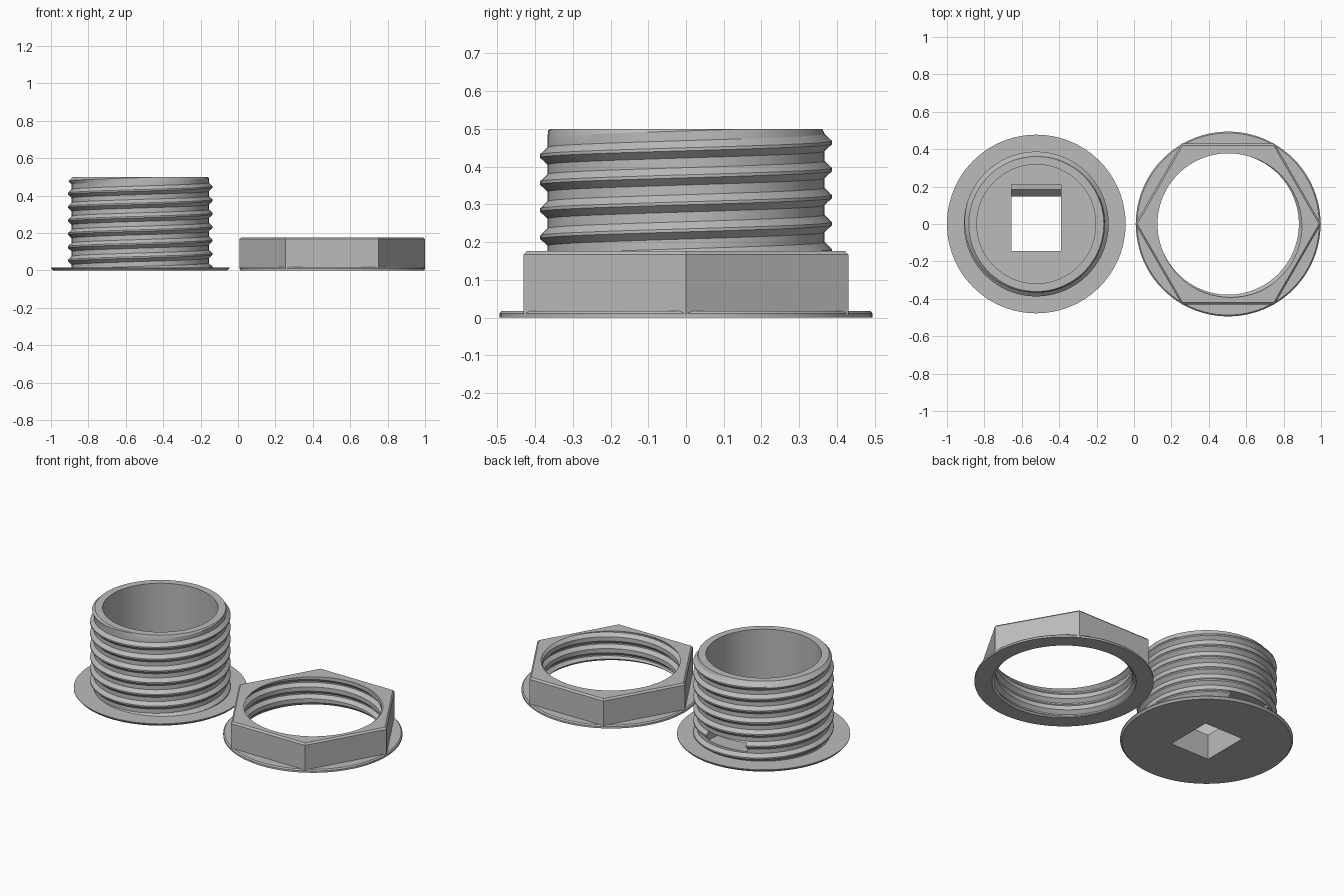
import bpy, bmesh
from math import cos, sin, pi, floor, ceil

if "Cube" in bpy.data.objects:
    bpy.data.objects.remove(bpy.data.objects["Cube"])

grey = bpy.data.materials.new("plain grey")
grey.use_nodes = True
colour = (0.5, 0.5, 0.5, 1)
grey.diffuse_color = colour
grey.node_tree.nodes["Principled BSDF"].inputs["Base Color"].default_value = colour

PITCH = 0.0716
SEGS = 96


def finish(bm, name, x):
    bmesh.ops.remove_doubles(bm, verts=bm.verts, dist=1e-5)
    edges = [e for e in bm.edges if e.is_boundary]
    if edges:
        bmesh.ops.holes_fill(bm, edges=edges, sides=0)
    bmesh.ops.recalc_face_normals(bm, faces=bm.faces)
    mesh = bpy.data.meshes.new(name)
    bm.to_mesh(mesh)
    bm.free()
    mesh.materials.append(grey)
    ob = bpy.data.objects.new(name, mesh)
    ob.location.x = x
    bpy.context.collection.objects.link(ob)
    return ob


def grid(columns, name, x):
    """Skin neighbouring columns of points, then cap the ends."""
    bm = bmesh.new()
    cols = [[bm.verts.new(p) for p in c] for c in columns]
    for a, b in zip(cols, cols[1:]):
        for k in range(len(a) - 1):
            bm.faces.new((a[k], b[k], b[k + 1], a[k + 1]))
    return finish(bm, name, x)


def lathe(profile, name, x, segs=SEGS):
    angles = [2 * pi * j / segs for j in range(segs + 1)]
    return grid([[(r * cos(t), r * sin(t), z) for r, z in profile]
                 for t in angles], name, x)


def threaded_rod(name, x, lo, hi, root, peak, phase, chamfer):
    """Solid rod with a right-handed single-start thread."""
    shape = [(-0.023, root), (-0.004, peak), (0.004, peak), (0.023, root)]

    def radius(z, centre):
        d = abs((z - centre + PITCH / 2) % PITCH - PITCH / 2)
        f = min(1, max(0, (0.023 - d) / 0.019))
        r = root + (peak - root) * f
        return min(r, root - 0.006 + hi - z) if chamfer else r

    first = floor((lo - phase) / PITCH) - 2
    last = ceil((hi - phase) / PITCH) + 2
    columns = []
    for j in range(SEGS + 1):
        t = 2 * pi * j / SEGS
        column = []
        for k in range(first, last):
            centre = phase + PITCH * (k + j / SEGS)
            for dz, _ in shape:
                z = min(hi, max(lo, centre + dz))
                r = radius(z, centre)
                column.append((r * cos(t), r * sin(t), z))
        columns.append(column)
    return grid(columns, name, x)


def extrude_x(points, half, name, x):
    """Closed y-z outline extruded along x."""
    bm = bmesh.new()
    face = bm.faces.new([bm.verts.new((-half, y, z)) for y, z in points])
    out = bmesh.ops.extrude_face_region(bm, geom=[face])["geom"]
    bmesh.ops.translate(bm, vec=(2 * half, 0, 0),
                        verts=[v for v in out if isinstance(v, bmesh.types.BMVert)])
    return finish(bm, name, x)


def combine(ob, tool, operation):
    tool.hide_render = True
    bpy.context.view_layer.update()
    mod = ob.modifiers.new(operation, "BOOLEAN")
    mod.operation = operation
    mod.solver = "EXACT"
    mod.object = tool
    bpy.context.view_layer.objects.active = ob
    bpy.ops.object.modifier_apply(modifier=mod.name)
    bpy.data.objects.remove(tool)


def smooth(ob):
    bpy.ops.object.select_all(action="DESELECT")
    ob.select_set(True)
    bpy.context.view_layer.objects.active = ob
    bpy.ops.object.shade_smooth_by_angle(angle=pi / 8)


# Threaded bushing: flange, threaded barrel, open cup
BX = -0.5225
bushing = threaded_rod("threaded_bushing", BX, 0.008, 0.5, 0.367, 0.387, 0.0164, True)
flange = lathe([(0, 0), (0.467, 0), (0.4775, 0.012), (0.4775, 0.016), (0, 0.016)],
               "bushing_flange", BX)
combine(bushing, flange, "UNION")
cup = lathe([(0, 0.155), (0.318, 0.155), (0.318, 0.6), (0, 0.6)], "cup_cutter", BX)
combine(bushing, cup, "DIFFERENCE")

# Square floor hole with a channel leading out through the back wall
channel = extrude_x([(-0.145, -0.1), (0.148, -0.1), (0.148, 0.02), (0.185, 0.06),
                     (0.45, 0.075), (0.45, 0.125), (0.21, 0.125), (0.21, 0.3),
                     (-0.145, 0.3)], 0.132, "channel_cutter", BX)
combine(bushing, channel, "DIFFERENCE")
smooth(bushing)

# Hexagonal nut with a round washer base and an internal thread
NX = 0.5035
nut = lathe([(0, 0.008), (0.4965, 0.008), (0.4965, 0.167), (0.486, 0.177), (0, 0.177)],
            "hex_nut", NX, 6)
washer = lathe([(0, 0), (0.494, 0), (0.494, 0.011), (0.487, 0.018), (0, 0.018)],
               "nut_washer", NX)
combine(nut, washer, "UNION")
bore = threaded_rod("bore_cutter", NX, -0.05, 0.25, 0.378, 0.398, 0.185, False)
combine(nut, bore, "DIFFERENCE")
lead_in = lathe([(0, -0.02), (0.418, -0.02), (0.377, 0.021), (0, 0.021)],
                "lead_in_cutter", NX)
combine(nut, lead_in, "DIFFERENCE")
smooth(nut)
